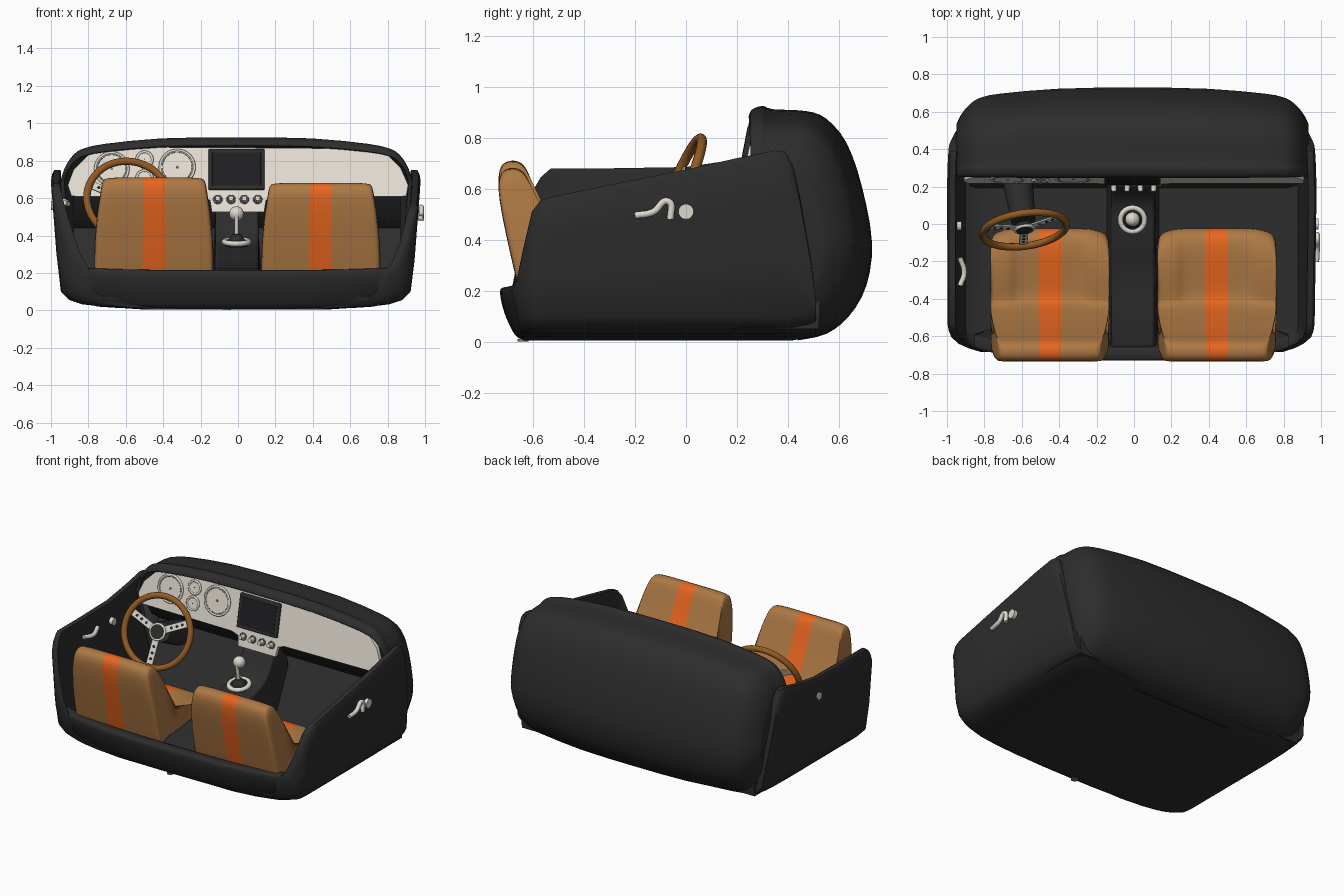
import bpy, bmesh, math
from mathutils import Matrix, Vector

if "Cube" in bpy.data.objects:
    bpy.data.objects.remove(bpy.data.objects["Cube"])


def material(name, r, g, b):
    m = bpy.data.materials.new(name)
    m.use_nodes = True
    m.diffuse_color = (r, g, b, 1)
    m.node_tree.nodes["Principled BSDF"].inputs["Base Color"].default_value = (r, g, b, 1)
    return m


charcoal = material("charcoal trim", .026, .026, .026)
tan = material("tan leather", .42, .19, .058)
orange = material("orange stripe", .84, .14, .015)
wood = material("wood rim", .29, .105, .018)
cream = material("cream panel", .84, .79, .7)
metal = material("pale metal", .72, .69, .62)
glass = material("screen black", .014, .014, .016)
grey = material("gauge grey", .2, .19, .17)


def finish(name, bm, mats, angle=40):
    bmesh.ops.recalc_face_normals(bm, faces=bm.faces)
    me = bpy.data.meshes.new(name)
    bm.to_mesh(me)
    bm.free()
    ob = bpy.data.objects.new(name, me)
    bpy.context.collection.objects.link(ob)
    for m in mats:
        me.materials.append(m)
    bpy.ops.object.select_all(action='DESELECT')
    ob.select_set(True)
    bpy.context.view_layer.objects.active = ob
    bpy.ops.object.shade_smooth_by_angle(angle=math.radians(angle))
    return ob


def loft(name, rings, mats, closed=True, angle=40, rule=None):
    """Skin a row of matching rings and cap both ends."""
    bm = bmesh.new()
    rows = [[bm.verts.new(p) for p in ring] for ring in rings]
    n = len(rows[0])
    for i, (a, b) in enumerate(zip(rows, rows[1:])):
        for j in range(n if closed else n - 1):
            k = (j + 1) % n
            f = bm.faces.new((a[j], a[k], b[k], b[j]))
            f.material_index = rule(i) if rule else 0
    for end in (rows[0], rows[-1]):
        bm.faces.new(end)
    return finish(name, bm, mats, angle)


def smooth(pts, steps=3):
    """Round a row of points into a flowing curve through them."""
    v = [Vector(p) for p in pts]
    v = [v[0]] + v + [v[-1]]
    out = []
    for a, b, c, d in zip(v, v[1:], v[2:], v[3:]):
        for i in range(steps):
            t = i / steps
            out.append(b + (c - a) * t / 2 + (a - b * 2.5 + c * 2 - d / 2) * t ** 2
                       + ((b - c) * 3 + d - a) * t ** 3 / 2)
    return out + [v[-1]]


def bevel(ob, width, segments=3):
    m = ob.modifiers.new("Bevel", 'BEVEL')
    m.width, m.segments, m.limit_method = width, segments, 'ANGLE'


def box(name, loc, size, mat, matrix, soft=.006):
    bm = bmesh.new()
    bmesh.ops.create_cube(bm, size=1, matrix=matrix @ Matrix.Translation(loc)
                          @ Matrix.Diagonal((*size, 1)))
    bevel(finish(name, bm, [mat]), soft)


def cyl(name, loc, r, depth, mat, matrix, top=None):
    bm = bmesh.new()
    bmesh.ops.create_cone(bm, cap_ends=True, segments=32, radius1=r,
                          radius2=r if top is None else top, depth=depth,
                          matrix=matrix @ Matrix.Translation(loc))
    finish(name, bm, [mat])


def torus(name, loc, big, small, mat, matrix):
    bm = bmesh.new()
    rows = []
    for i in range(48):
        turn = Matrix.Rotation(math.tau * i / 48, 4, 'Z')
        angles = [math.tau * j / 10 for j in range(10)]
        rows.append([bm.verts.new(matrix @ (Vector(loc) + turn @ Vector(
            (big + small * math.cos(b), 0, small * math.sin(b))))) for b in angles])
    for a, b in zip(rows, rows[1:] + rows[:1]):
        for j in range(10):
            k = (j + 1) % 10
            bm.faces.new((a[j], a[k], b[k], b[j]))
    finish(name, bm, [mat])


def lever(name, pts, r):
    cu = bpy.data.curves.new(name, 'CURVE')
    cu.dimensions, cu.bevel_depth, cu.bevel_resolution = '3D', r, 3
    cu.use_fill_caps = True
    sp = cu.splines.new('BEZIER')
    sp.bezier_points.add(len(pts) - 1)
    for bp, p in zip(sp.bezier_points, pts):
        bp.co, bp.handle_left_type, bp.handle_right_type = p, 'AUTO', 'AUTO'
    cu.materials.append(metal)
    bpy.context.collection.objects.link(bpy.data.objects.new(name, cu))


# Tub: floor and two door walls; each station is y, left and right rim height, width
def tub_ring(y, hl, hr, f):
    def side(h, inset, s):
        pts = [(.5, .005), (.7, .018), (.82, .032), (.89, .055), (.935, .1)]
        for k in (.35, .7, .96, 1):
            z = .1 + (h - .1) * k
            pts.append((.943 + .045 * min((z - .1) / .58, 1) - (.012 if k == 1 else 0), z))
        if inset:
            pts = [(x - (.045 if x > .93 else .06), max(z, .07)) for x, z in pts]
            pts[-1] = (pts[-1][0] + .012, h)
            pts.reverse()
        tuck = max(0, -.57 - y) * .4
        lift = max(0, y - .42) * .2
        return [(s * x * f - .012, y + tuck * max(0, 1 - z / .2), z + lift * max(0, 1 - z / .2))
                for x, z in pts]
    return (side(hl, False, -1) + side(hl, True, -1)
            + side(hr, True, 1)[::-1] + side(hr, False, 1)[::-1])


tub = [(-.685, .2, .2, .85), (-.665, .3, .24, .91), (-.64, .46, .36, .955), (-.605, .585, .51, .985),
       (-.57, .645, .555, .995), (-.53, .68, .567, 1), (-.3, .68, .615, 1), (0, .685, .675, 1),
       (.2, .715, .72, 1), (.35, .75, .75, .995), (.39, .745, .745, .992), (.42, .69, .69, .99),
       (.45, .55, .55, .988), (.49, .32, .32, .985), (.51, .16, .16, .975)]
loft("tub_floor_and_doors", [tub_ring(*t) for t in tub], [charcoal], angle=50)

# Sill bar across the open end
sill = smooth([(-.6, .005), (-.66, .015), (-.695, .07), (-.718, .13), (-.73, .195), (-.715, .213),
               (-.67, .213), (-.655, .19), (-.63, .06)])
loft("rear_sill", [[(x * (.88 + .12 * min(1, z / .16)) - .012, y + .075 * abs(x / .9) ** 3,
                     z + .02 * abs(x / .9) ** 4) for y, z in sill]
                   for x in [i * .105 for i in range(-8, 9)]], [charcoal])
cyl("drain_plug", (-.06, -.64, .005), .022, .009, grey, Matrix())

# Cowl: rounded shell swept across the width, open toward the seats
cowl = smooth([(.246, .882), (.258, .91), (.3, .925), (.34, .912), (.47, .905), (.55, .875),
               (.63, .78), (.69, .61), (.73, .39), (.708, .22), (.64, .1), (.55, .03), (.44, .005)])
half = [(0, 1, 1), (.4, .985, .99), (.7, .93, .94), (.8, .89, .905), (.85, .84, .87),
        (.89, .76, .8), (.92, .67, .71), (.94, .58, .6)]
spans = smooth([(-x, a, b) for x, a, b in half[:0:-1]] + half, 2)
shell = loft("cowl_shell", [[(x * (1 - .05 * max(0, 1 - z / .35)) - .008, .27 + (y - .27) * a,
                              .35 + (z - .35) * b) for y, z in cowl] for x, a, b in spans],
             [charcoal], closed=False)
thick = shell.modifiers.new("Thickness", 'SOLIDIFY')
thick.thickness, thick.offset = .022, -1


# Dash panel, leaning slightly
def dash_y(z):
    return .243 + (z - .74) * .2


outline = [(-.89, .61), (-.91, .67), (-.88, .75), (-.8, .83), (-.7, .853), (-.4, .872), (0, .87),
           (.45, .866), (.7, .853), (.8, .83), (.87, .76), (.91, .67), (.9, .61),
           (.2, .605), (.15, .59), (.14, .525), (-.14, .525), (-.15, .59), (-.2, .605)]
loft("dash_panel", [[(x, dash_y(z) + d, z) for x, z in outline] for d in (0, .025)], [cream])

# Knee panel under the dash and sloping toe board
knee = ((.25, .62), (.29, .62), (.55, .45), (.52, .05), (.18, .05), (.41, .44), (.33, .5))
loft("knee_panel_and_toe_board", [[(x, y, z) for y, z in knee] for x in (-.88, .87)], [charcoal])


def on_dash(x, z):
    return Matrix.Translation((x, dash_y(z), z)) @ Matrix.Rotation(math.radians(79), 4, 'X')


# Gauges
for x, z, r in ((-.675, .755, .088), (-.325, .765, .092), (-.5, .805, .042), (-.5, .705, .042)):
    m = on_dash(x, z)
    cyl("gauge_face", (0, 0, .004), r, .01, cream, m)
    torus("gauge_ring", (0, 0, .006), r, .007, metal, m)
    torus("gauge_groove", (0, 0, .007), r * .87, .003, grey, m)
    cyl("gauge_pin", (0, 0, .009), r * .08, .008, grey, m)

# Screen and knobs
m = on_dash(-.008, .752)
box("screen_frame", (0, 0, .004), (.3, .22, .03), charcoal, m)
box("screen_glass", (0, 0, .019), (.26, .18, .004), glass, m, .001)
for i in range(4):
    m = on_dash(-.108 + .071 * i, .592)
    torus("knob_ring", (0, 0, .004), .021, .004, grey, m)
    cyl("knob", (0, 0, .02), .016, .04, metal, m, .013)

# Centre tunnel rising to the dash
tunnel = smooth([(-.67, .05), (-.66, .2), (-.3, .25), (-.1, .31), (.09, .355), (.17, .42), (.24, .53),
                 (.35, .56), (.45, .05)])
ob = loft("centre_tunnel", [[(x * (1.25 if z < .1 else 1) - .005, y, z) for y, z in tunnel]
                            for x in (-.115, .115)], [charcoal])
bevel(ob, .015)

# Gear lever
lean = Matrix.Translation((-.008, .025, .355)) @ Matrix.Rotation(math.radians(10), 4, 'X')
cyl("shifter_plate", (0, 0, .005), .06, .03, charcoal, lean)
torus("shifter_ring", (0, 0, .012), .064, .015, metal, lean)
cyl("shifter_boot", (0, 0, .035), .048, .04, charcoal, lean, .02)
cyl("shifter_stick", (0, 0, .09), .012, .12, metal, lean)
bm = bmesh.new()
bmesh.ops.create_uvsphere(bm, u_segments=24, v_segments=14, radius=.039,
                          matrix=Matrix.Translation((-.008, .025, .517)))
finish("shifter_knob", bm, [metal], 60)

# Steering wheel, leaning toward the dash and turned a little
wheel = (Matrix.Translation((-.585, -.03, .59)) @ Matrix.Rotation(math.radians(8), 4, 'Z')
         @ Matrix.Rotation(math.radians(67), 4, 'X'))
torus("wheel_rim", (0, 0, 0), .225, .02, wood, wheel)
cyl("wheel_hub", (0, 0, -.012), .046, .035, charcoal, wheel)
torus("wheel_hub_ring", (0, 0, -.002), .049, .008, metal, wheel)
for a in (25, 155, 265):
    spoke = wheel @ Matrix.Rotation(math.radians(a), 4, 'Z')
    box("wheel_spoke", (.13, 0, -.008), (.18, .046, .01), metal, spoke, .003)
    for d in (.095, .135, .172):
        cyl("spoke_hole", (d, 0, -.003), .009, .004, charcoal, spoke)
cyl("steering_column", (0, 0, -.18), .082, .26, charcoal, wheel, .065)

# Seats: one L-shaped profile, with striped middle and raised side bolsters
seat = [(-.06, .09), (-.015, .17), (-.03, .295), (-.2, .315), (-.39, .28), (-.43, .27), (-.485, .37),
        (-.575, .56), (-.62, .68), (-.65, .727), (-.738, .72), (-.738, .6), (-.697, .4),
        (-.655, .2), (-.62, .09)]
stations = (-.325, -.305, -.205, -.185, -.058, .058, .185, .205, .305, .325)


def seat_ring(u, cx, tall):
    for y, z in seat:
        x = u
        if abs(u) > .1:
            x *= 1 - .13 * min(max((z - .3) / .4, 0), 1) ** 2
        if abs(u) > .3:
            edge = abs(u) > .31
            if y > -.43:
                y = -.43 + (y + .43) * (.8 if edge else .95)
            elif edge:
                y = -.43 + (y + .43) * .96
            z = .32 + (z - .32) * (.95 if edge else .99)
        if abs(u) < .19 and -.4 < y < -.1 and z > .2:
            z -= .032
        yield (cx + x, y, z * tall)


for name, cx, tall in (("driver_seat", -.45, .985), ("passenger_seat", .443, .945)):
    ob = loft(name, [list(seat_ring(u, cx, tall)) for u in stations], [tan, orange],
              angle=180, rule=lambda i: int(i == 4))
    sub = ob.modifiers.new("Smooth", 'SUBSURF')
    sub.levels = sub.render_levels = 2

# Door handles and round lock buttons
lever("passenger_door_handle", [(.976, -.2, .495), (.98, -.13, .508), (.98, -.07, .55),
                                (.98, -.06, .48)], .014)
lever("driver_door_handle", [(-.93, -.33, .575), (-.908, -.26, .57), (-.93, -.18, .585)], .014)
turn = Matrix.Rotation(math.pi / 2, 4, 'Y')
cyl("passenger_lock", (0, 0, 0), .03, .05, metal, Matrix.Translation((.962, 0, .51)) @ turn)
cyl("driver_lock", (0, 0, 0), .024, .078, metal, Matrix.Translation((-.961, -.01, .56)) @ turn)
